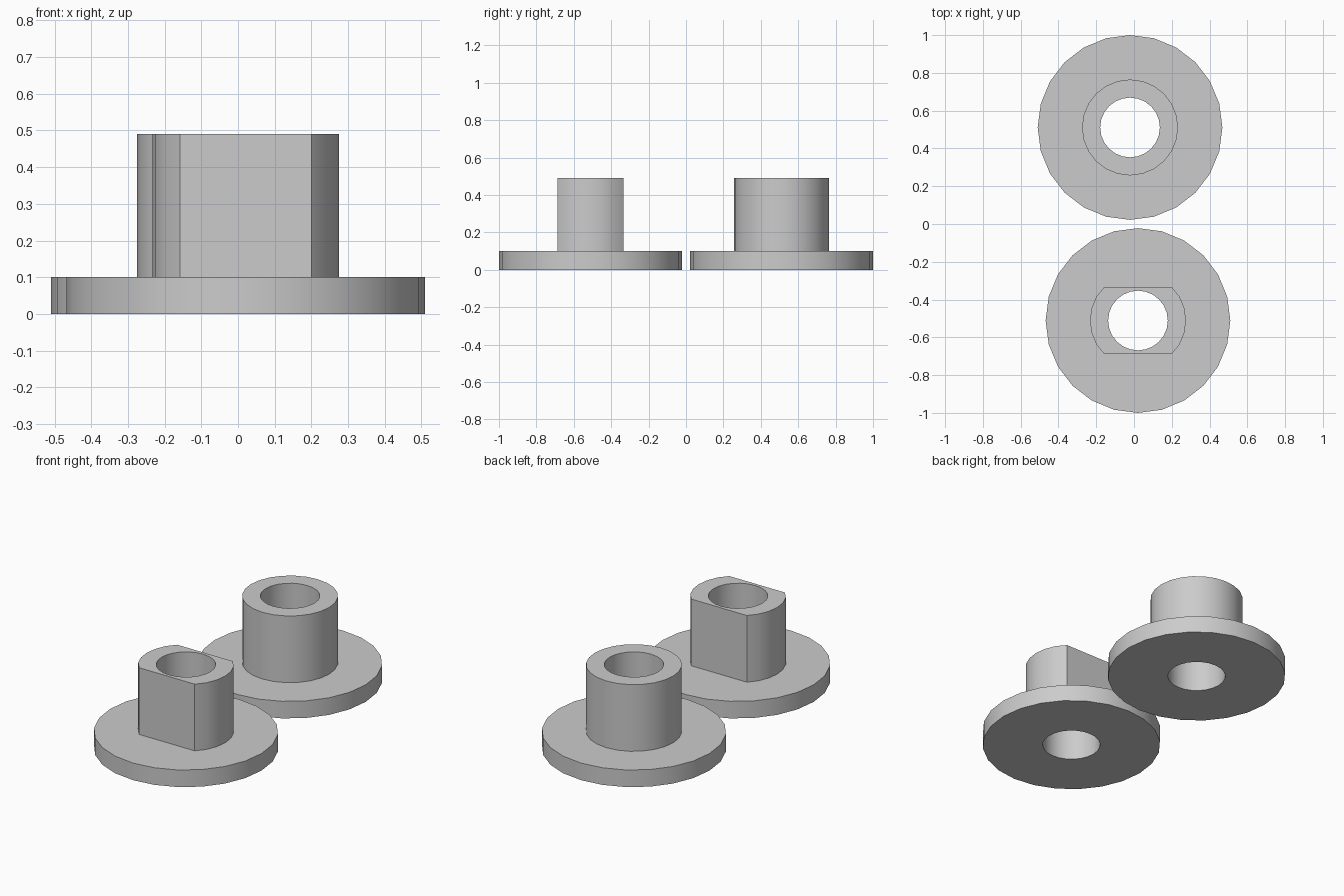
import bpy
import bmesh
from math import sin, cos, radians, tau

SIDES = 24
BORE, HUB, FLANGE = 0.158, 0.254, 0.489
FLANGE_TOP, HUB_TOP = 0.1, 0.49

cube = bpy.data.objects.get("Cube")
if cube:
    bpy.data.objects.remove(cube)

grey = bpy.data.materials.new("plain_grey")
grey.use_nodes = True
colour = (0.6, 0.6, 0.6, 1)
grey.diffuse_color = colour
grey.node_tree.nodes["Principled BSDF"].inputs["Base Color"].default_value = colour


def ring(bm, radius, z, flat):
    """Circle of vertices, with front and back cut off at the given half width."""
    verts = []
    for i in range(SIDES):
        a = tau * i / SIDES
        y = max(-flat, min(flat, radius * sin(a)))
        verts.append(bm.verts.new((radius * cos(a), y, z)))
    return verts


def flanged_bush(name, x, y, flat=HUB):
    bm = bmesh.new()
    # Closed cross-section: underside, rim, flange top, hub wall, hub top, bore
    rings = [
        ring(bm, BORE, 0, HUB),
        ring(bm, FLANGE, 0, FLANGE),
        ring(bm, FLANGE, FLANGE_TOP, FLANGE),
        ring(bm, HUB, FLANGE_TOP, flat),
        ring(bm, HUB, HUB_TOP, flat),
        ring(bm, BORE, HUB_TOP, HUB),
    ]
    for low, high in zip(rings, rings[1:] + rings[:1]):
        for i in range(SIDES):
            j = (i + 1) % SIDES
            bm.faces.new((low[i], low[j], high[j], high[i]))
    bmesh.ops.recalc_face_normals(bm, faces=bm.faces)
    mesh = bpy.data.meshes.new(name)
    bm.to_mesh(mesh)
    bm.free()
    mesh.materials.append(grey)
    obj = bpy.data.objects.new(name, mesh)
    obj.location = (x, y, 0)
    bpy.context.collection.objects.link(obj)
    bpy.ops.object.select_all(action="DESELECT")
    obj.select_set(True)
    bpy.context.view_layer.objects.active = obj
    bpy.ops.object.shade_smooth_by_angle(angle=radians(30))


# Round bush at the back, bush with two flats at the front
flanged_bush("round_bush", -0.021, 0.511)
flanged_bush("flat_sided_bush", 0.021, -0.511, flat=0.176)
